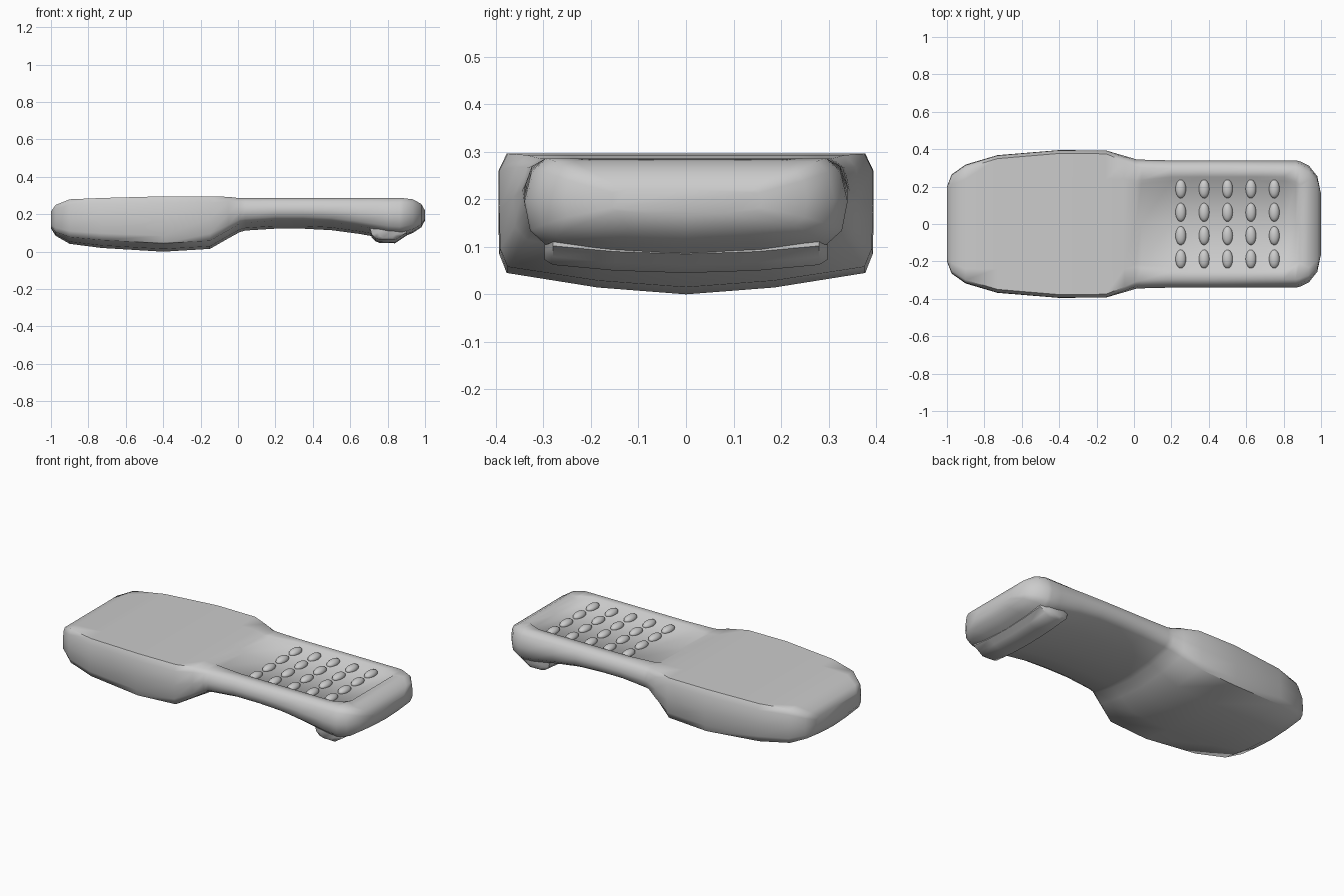
import bpy, bmesh, math


def finish(bm, name, angle):
    bmesh.ops.recalc_face_normals(bm, faces=bm.faces)
    me = bpy.data.meshes.new(name)
    bm.to_mesh(me)
    bm.free()
    ob = bpy.data.objects.new(name, me)
    bpy.context.collection.objects.link(ob)
    bpy.ops.object.select_all(action='DESELECT')
    ob.select_set(True)
    bpy.context.view_layer.objects.active = ob
    bpy.ops.object.shade_smooth_by_angle(angle=math.radians(angle))
    return ob


def loft(name, rings, angle=50):
    bm = bmesh.new()
    rows = [[bm.verts.new(p) for p in ring] for ring in rings]
    n = len(rows[0])
    for a, b in zip(rows, rows[1:]):
        for i in range(n):
            j = (i + 1) % n
            bm.faces.new((a[i], a[j], b[j], b[i]))
    bm.faces.new(rows[0])
    bm.faces.new(rows[-1])
    return finish(bm, name, angle)


def body_ring(x, hw, zt, ze, zb, s, d=0, yr=0.24):
    """Half section from top centre to bottom centre, then mirrored in y."""
    yr = min(yr, hw * s * 0.85)
    h = zt - ze
    half = [(0, zt - d), (max(yr - 0.02, yr * 0.8), zt - d), (yr, zt),
            (hw * s, zt), (hw * (0.52 + s / 2), zt - h * 0.14),
            (hw, zt - h * 0.5), (hw * (0.53 + s / 2) if s < 0.93 else hw * 0.995, ze + h * 0.16),
            (hw * s, ze), (hw * 0.47, ze - (ze - zb) * 0.68), (0, zb)]
    pts = half + [(-y, z) for y, z in half[-2:0:-1]]
    return [(x, y, z) for y, z in pts]


# Body: x, half width, top, lower edge, lower centre, corner squareness, recess depth, recess half width
body = [
    (-1.00, .200, .215, .135, .125, .93),
    (-0.975, .265, .25, .105, .085, .93),
    (-0.90, .318, .28, .078, .042, .94),
    (-0.73, .368, .287, .062, .02, .95),
    (-0.40, .395, .296, .045, .00, .955),
    (-0.15, .393, .296, .058, .015, .955),
    (-0.05, .364, .293, .115, .072, .92),
    (0.01, .346, .286, .150, .105, .89, 0, .23),
    (0.04, .344, .286, .155, .113, .88, .012, .235),
    (0.20, .340, .286, .167, .123, .87, .025, .262),
    (0.35, .340, .286, .167, .123, .87, .025, .265),
    (0.50, .340, .286, .160, .115, .87, .025, .265),
    (0.65, .340, .286, .138, .095, .87, .025, .265),
    (0.80, .340, .286, .110, .068, .87, .025, .262),
    (0.865, .340, .286, .105, .07, .87, .022, .225),
    (0.885, .336, .286, .108, .08, .87, 0, .21),
    (0.935, .312, .280, .120, .10, .88),
    (0.98, .255, .255, .145, .13, .9),
    (1.00, .160, .220, .175, .168, .9),
]
loft("handset_body", [body_ring(*r) for r in body], 55)

# Ridge across the underside of the handle
foot = []
for y, dz, k in [(-.298, .028, .6), (-.28, .017, 1), (-.15, .005, 1), (0, 0, 1),
                 (.15, .005, 1), (.28, .017, 1), (.298, .028, .6)]:
    prof = [(.70, .125), (.715, .075), (.735, .055), (.76, .046),
            (.84, .045), (.865, .062), (.90, .085), (.90, .125)]
    foot.append([(.80 + (x - .80) * k, y, z + dz) for x, z in prof])
loft("underside_ridge", foot, 50)

# Keypad: five columns of four oval keys
for i in range(5):
    for j in range(4):
        bm = bmesh.new()
        bmesh.ops.create_uvsphere(bm, u_segments=20, v_segments=10, radius=1)
        bmesh.ops.scale(bm, vec=(.028, .05, .022), verts=bm.verts)
        bmesh.ops.translate(bm, vec=(.25 + i * .125, -.1875 + j * .125, .264), verts=bm.verts)
        finish(bm, f"key_{i + 1}_{j + 1}", 60)
